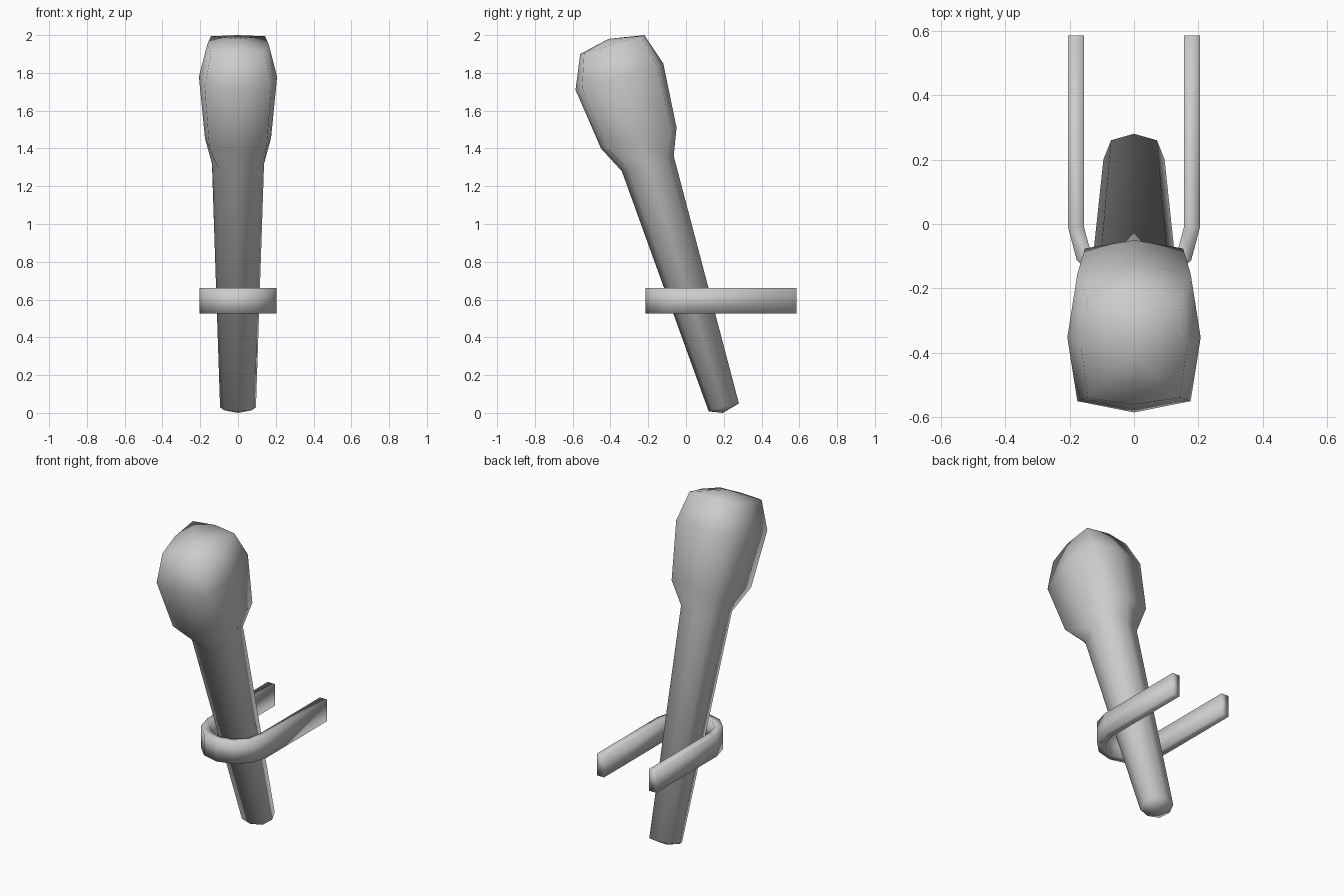
import bpy, bmesh, math
from mathutils import Vector

if "Cube" in bpy.data.objects:
    bpy.data.objects.remove(bpy.data.objects["Cube"])

grey = bpy.data.materials.new("plain grey")
grey.diffuse_color = (0.6, 0.6, 0.6, 1)
grey.use_nodes = True
grey.node_tree.nodes["Principled BSDF"].inputs["Base Color"].default_value = grey.diffuse_color


def finish(name, bm, sharp_angle):
    """Turn a bmesh into a smooth object with sharp edges above an angle."""
    bmesh.ops.recalc_face_normals(bm, faces=bm.faces)
    for f in bm.faces:
        f.smooth = True
    for e in bm.edges:
        if len(e.link_faces) == 2 and e.calc_face_angle(0) > math.radians(sharp_angle):
            e.smooth = False
    me = bpy.data.meshes.new(name)
    bm.to_mesh(me)
    bm.free()
    me.materials.append(grey)
    ob = bpy.data.objects.new(name, me)
    bpy.context.collection.objects.link(ob)
    return ob


def bridge(bm, a, b):
    for i in range(len(a)):
        j = (i + 1) % len(a)
        bm.faces.new((a[i], a[j], b[j], b[i]))


def fan(bm, ring, tip):
    v = bm.verts.new(tip)
    for i in range(len(ring)):
        bm.faces.new((ring[i], ring[(i + 1) % len(ring)], v))


# Leaning torch: tilted eight-sided rings
# (front y, front z, back y, back z, half width, corner squareness)
sections = [
    (0.12, 0.008, 0.28, 0.05, 0.095, 0.75),
    (-0.34, 1.28, -0.065, 1.36, 0.138, 0.75),
    (-0.45, 1.40, -0.05, 1.51, 0.175, 0.87),
    (-0.585, 1.71, -0.12, 1.85, 0.207, 0.85),
    (-0.56, 1.90, -0.22, 2.00, 0.163, 0.88),
]
bm = bmesh.new()
rings = []
for fy, fz, by, bz, w, sq in sections:
    mid = Vector((0, (fy + by) / 2, (fz + bz) / 2))
    half = Vector((0, (by - fy) / 2, (bz - fz) / 2))
    ring = []
    for i in range(8):
        a = i * math.pi / 4
        k = sq / math.sqrt(0.5) if i % 2 else 1
        ring.append(bm.verts.new(
            mid + half * math.cos(a) * k + Vector((w * math.sin(a) * k, 0, 0))))
    rings.append(ring)
for a, b in zip(rings, rings[1:]):
    bridge(bm, a, b)
fan(bm, rings[0], (0, 0.195, 0.0))
fan(bm, rings[-1], (0, -0.41, 1.98))
finish("torch", bm, 80)

# U-shaped bracket: upright rectangular bar swept round a half circle
R_OUT, R_IN, Y_ARC, Y_END = 0.205, 0.155, -0.01, 0.585
Z_LOW, Z_HIGH = 0.525, 0.66
path = [(-1, 0, Y_END)]
for i in range(7):
    a = math.pi + i * math.pi / 6
    path.append((math.cos(a), math.sin(a), Y_ARC))
path.append((1, 0, Y_END))
bm = bmesh.new()
rings = []
for cx, cy, y0 in path:
    rings.append([bm.verts.new((cx * r, y0 + cy * r, z)) for r, z in
                  ((R_OUT, Z_LOW), (R_OUT, Z_HIGH), (R_IN, Z_HIGH), (R_IN, Z_LOW))])
for a, b in zip(rings, rings[1:]):
    bridge(bm, a, b)
bm.faces.new(rings[0])
bm.faces.new(rings[-1])
finish("wall_bracket", bm, 95)
